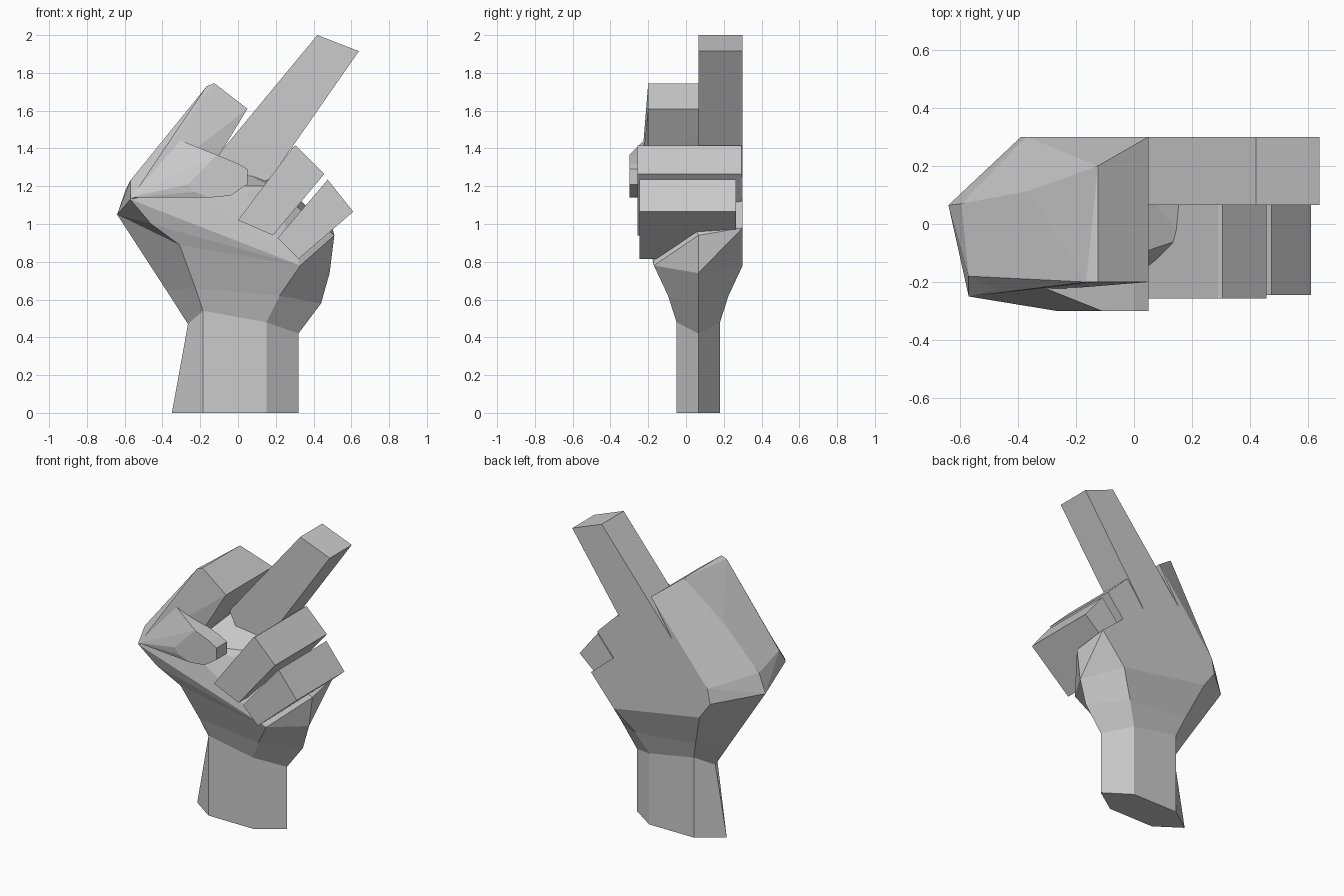
import bpy, bmesh

if "Cube" in bpy.data.objects:
    bpy.data.objects.remove(bpy.data.objects["Cube"])


def finish(name, bm):
    bmesh.ops.recalc_face_normals(bm, faces=bm.faces)
    mesh = bpy.data.meshes.new(name)
    bm.to_mesh(mesh)
    bm.free()
    obj = bpy.data.objects.new(name, mesh)
    bpy.context.collection.objects.link(obj)
    return obj


def prism(name, profile, y0, y1):
    """Extrude an x-z outline from y0 to y1."""
    bm = bmesh.new()
    face = bm.faces.new([bm.verts.new((x, y0, z)) for x, z in profile])
    ext = bmesh.ops.extrude_face_region(bm, geom=[face])
    for v in ext["geom"]:
        if isinstance(v, bmesh.types.BMVert):
            v.co.y = y1
    return finish(name, bm)


def hull(name, points):
    """Faceted solid around a few corner points."""
    bm = bmesh.new()
    for p in points:
        bm.verts.new(p)
    res = bmesh.ops.convex_hull(bm, input=bm.verts[:])
    junk = {g for g in res["geom_interior"] + res["geom_unused"]
            if isinstance(g, bmesh.types.BMVert) and g.is_valid}
    bmesh.ops.delete(bm, geom=list(junk), context='VERTS')
    return finish(name, bm)


def mirrored_ring(left, front_left, front_right, right):
    """Six-sided section: sides lie on y=0.065, front corners mirror to the back."""
    mid = 0.065
    (fx, fd, fz), (gx, gd, gz) = front_left, front_right
    return [(left[0], mid, left[1]), (fx, mid - fd, fz), (gx, mid - gd, gz),
            (right[0], mid, right[1]), (gx, mid + gd, gz), (fx, mid + fd, fz)]


# Wrist flaring into the heel of the hand
rings = [
    mirrored_ring((-.35, 0), (-.185, .115, 0), (.15, .115, 0), (.32, 0)),
    mirrored_ring((-.265, .47), (-.185, .115, .54), (.15, .115, .48), (.32, .42)),
    mirrored_ring((-.38, .65), (-.225, .155, .66), (.22, .16, .62), (.44, .58)),
    mirrored_ring((-.64, 1.05), (-.31, .235, .89), (.33, .235, .78), (.485, .74)),
]
bm = bmesh.new()
loops = [[bm.verts.new(p) for p in ring] for ring in rings]
for a, b in zip(loops, loops[1:]):
    for i in range(6):
        j = (i + 1) % 6
        bm.faces.new((a[i], a[j], b[j], b[i]))
bm.faces.new(loops[0])
bm.faces.new(loops[-1])
finish("wrist", bm)

# Palm and back of the hand
hull("palm", [
    (-.64, .065, 1.05), (-.57, -.25, 1.13), (-.46, -.21, 1.0), (-.31, -.17, .89),
    (.33, -.17, .78), (.485, .065, .74), (.51, .065, .94), (.33, .3, .78),
    (-.31, .3, .89), (-.39, .3, 1.0), (-.37, .3, 1.1), (-.11, .3, 1.36),
    (.18, .3, 1.25), (.335, .3, 1.11), (.5, .3, .98),
    (-.27, -.2, 1.2), (.04, -.12, 1.16), (.17, -.05, 1.2)])

# Folded index finger with the slanted side of the hand
hull("index_finger", [
    (-.165, -.2, 1.73), (-.125, -.2, 1.745), (.05, -.2, 1.61), (-.36, -.2, 1.475),
    (-.12, -.2, 1.33), (-.125, .2, 1.745), (.05, .3, 1.61), (-.11, .3, 1.36),
    (-.36, .115, 1.475), (-.37, .3, 1.1), (-.39, .3, 1.0), (-.64, .065, 1.05),
    (-.595, .07, 1.18), (-.57, -.18, 1.23), (-.57, -.25, 1.13)])

# Thumb laid across the folded finger
hull("thumb", [
    (-.57, -.25, 1.14), (-.57, -.18, 1.23), (-.36, -.2, 1.465), (-.265, -.3, 1.21),
    (-.11, -.3, 1.365), (.0, -.3, 1.32), (.05, -.3, 1.29), (.05, -.3, 1.21),
    (-.04, -.3, 1.15), (-.15, -.3, 1.14), (-.23, -.3, 1.17),
    (.0, -.19, 1.32), (.05, -.19, 1.29), (.05, -.19, 1.21), (-.04, -.19, 1.15),
    (-.15, -.19, 1.14), (-.27, -.19, 1.2)])

# Raised middle finger
prism("middle_finger", [(.42, 2.0), (.64, 1.915), (.17, 1.24), (.0, 1.15), (-.11, 1.36)],
      .065, .3)

# Folded ring and little fingers
prism("ring_finger", [(.0, 1.02), (.29, 1.405), (.305, 1.415), (.457, 1.265), (.185, .94)],
      -.257, .295)
prism("little_finger", [(.21, .925), (.475, 1.235), (.61, 1.065), (.32, .815)],
      -.245, .265)
